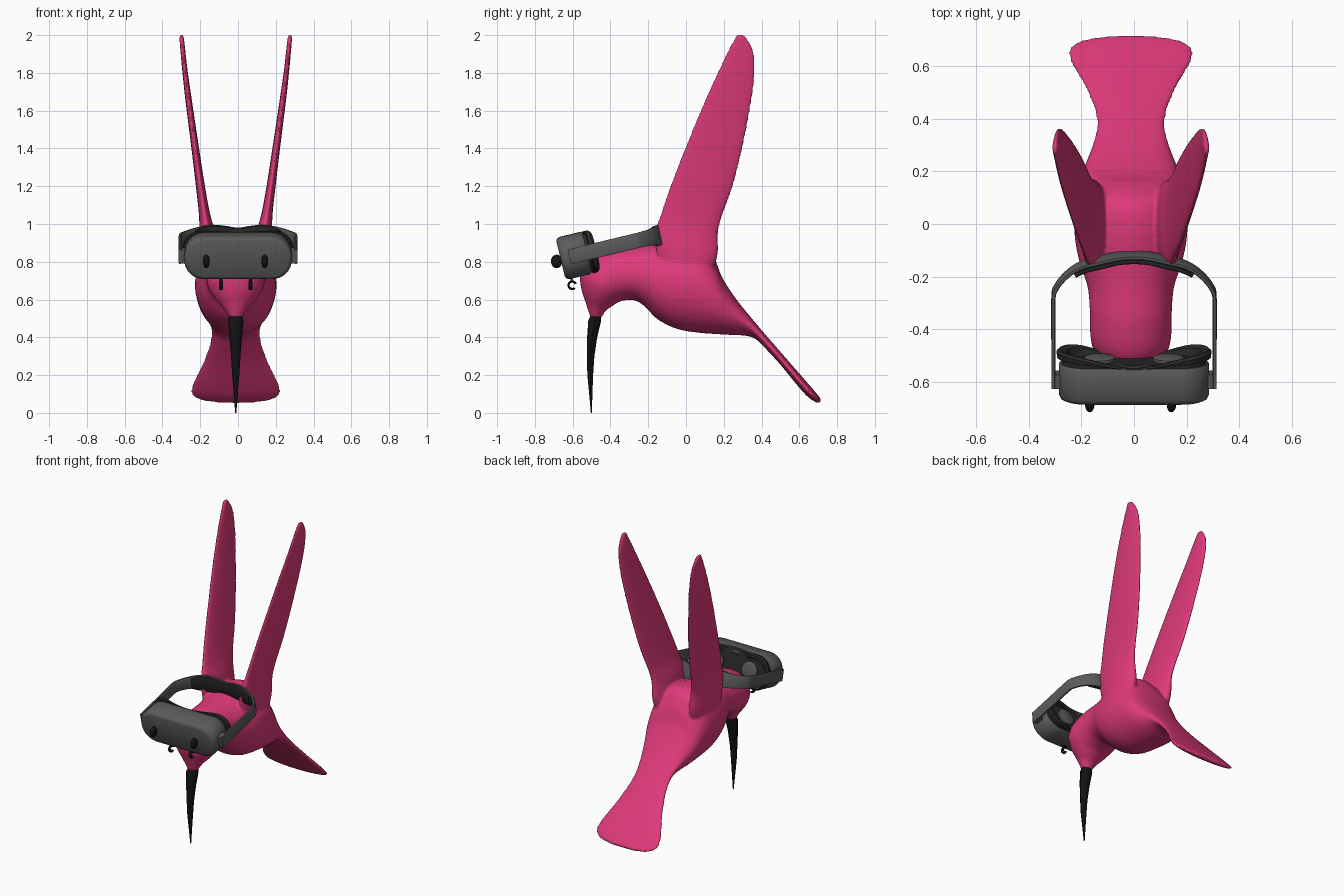
import bpy, bmesh, math
from mathutils import Vector, Matrix

if "Cube" in bpy.data.objects:
    bpy.data.objects.remove(bpy.data.objects["Cube"])

X0 = -0.012  # bird centre line
TILT = Matrix.Translation((0, -0.664, 0.815)) @ Matrix.Rotation(math.radians(13.5), 4, 'X')


def material(name, r, g, b):
    m = bpy.data.materials.new(name)
    m.diffuse_color = (r, g, b, 1)
    m.use_nodes = True
    m.node_tree.nodes["Principled BSDF"].inputs["Base Color"].default_value = m.diffuse_color
    return m


PINK = material("pink", 0.74, 0.042, 0.195)
GREY = material("grey", 0.105, 0.105, 0.105)
DARK = material("dark_grey", 0.022, 0.022, 0.022)
BLACK = material("black", 0.006, 0.006, 0.006)


def finish(bm, name, mat, matrix=None, angle=40):
    if matrix:
        bm.transform(matrix)
    bmesh.ops.recalc_face_normals(bm, faces=bm.faces)
    me = bpy.data.meshes.new(name)
    bm.to_mesh(me)
    bm.free()
    me.materials.append(mat)
    ob = bpy.data.objects.new(name, me)
    bpy.context.collection.objects.link(ob)
    bpy.ops.object.select_all(action='DESELECT')
    ob.select_set(True)
    bpy.context.view_layer.objects.active = ob
    bpy.ops.object.shade_smooth_by_angle(angle=math.radians(angle))
    return ob


def loft(bm, rings):
    vs = [[bm.verts.new(p) for p in r] for r in rings]
    n = len(vs[0])
    for a, b in zip(vs, vs[1:]):
        for i in range(n):
            bm.faces.new((a[i], a[(i + 1) % n], b[(i + 1) % n], b[i]))
    bm.faces.new(vs[0])
    bm.faces.new(vs[-1])


def smooth_rows(rows, steps=5):
    # Catmull-Rom through rows of numbers
    rows = [Vector(r) for r in rows]
    out = []
    for i in range(len(rows) - 1):
        p0, p1, p2 = rows[max(i - 1, 0)], rows[i], rows[i + 1]
        p3 = rows[min(i + 2, len(rows) - 1)]
        for s in range(steps):
            t = s / steps
            out.append(0.5 * (2 * p1 + (p2 - p0) * t + (2 * p0 - 5 * p1 + 4 * p2 - p3) * t * t
                              + (3 * p1 - p0 - 3 * p2 + p3) * t ** 3))
    return out + [rows[-1]]


def oval(c, a, b, n=32):
    return [c + a * math.cos(2 * math.pi * i / n) + b * math.sin(2 * math.pi * i / n) for i in range(n)]


# Body: upper point (y, z), lower point (y, z), half width
body_rows = [
    (-.505, .50, -.45, .50, .03), (-.53, .58, -.425, .54, .068), (-.555, .66, -.39, .565, .11),
    (-.558, .75, -.35, .59, .145), (-.50, .83, -.31, .597, .155), (-.38, .872, -.27, .595, .156),
    (-.25, .885, -.22, .565, .165), (-.14, .90, -.15, .495, .195), (-.03, .92, -.05, .445, .214),
    (.08, .91, .06, .425, .214), (.15, .82, .16, .417, .20), (.19, .72, .25, .412, .175),
    (.26, .61, .32, .408, .148), (.34, .51, .37, .39, .132), (.42, .415, .42, .342, .135),
    (.52, .30, .50, .255, .17), (.62, .185, .59, .145, .224), (.675, .122, .645, .085, .237),
    (.705, .085, .685, .058, .19), (.717, .068, .703, .05, .10)]
bm = bmesh.new()
rings = []
for ty, tz, by, bz, w in smooth_rows(body_rows):
    t, b = Vector((X0, ty, tz)), Vector((X0, by, bz))
    rings.append(oval((t + b) / 2, Vector((w, 0, 0)), (t - b) / 2, 40))
loft(bm, rings)

# Wings: height, leading y, trailing y, x, half thickness
wing_rows = [
    (.66, -.08, .10, .13, .05), (.82, -.15, .165, .14, .055), (.95, -.165, .17, .15, .043),
    (1.05, -.135, .195, .165, .03), (1.2, -.085, .25, .187, .024), (1.42, 0, .305, .217, .02),
    (1.66, .10, .35, .25, .017), (1.82, .173, .367, .27, .014), (1.92, .222, .357, .28, .013),
    (1.98, .255, .325, .286, .012), (2.003, .27, .302, .288, .01)]
for side in (-1, 1):
    loft(bm, [oval(Vector((X0 + side * x, (a + b) / 2, z)), Vector((h, 0, 0)), Vector((0, (b - a) / 2, 0)))
              for z, a, b, x, h in smooth_rows(wing_rows)])
bird = finish(bm, "bird_body", PINK, angle=180)
rm = bird.modifiers.new("blend", 'REMESH')
rm.mode, rm.voxel_size, rm.use_smooth_shade = 'VOXEL', 0.008, True
sm = bird.modifiers.new("soften", 'SMOOTH')
sm.factor, sm.iterations = 0.5, 8

# Beak: z, y, half width, half depth
bm = bmesh.new()
loft(bm, [oval(Vector((X0, y, z)), Vector((w, 0, 0)), Vector((0, d, 0)), 10) for z, y, w, d in (
    (.51, -.478, .036, .03), (.49, -.483, .041, .036), (.40, -.497, .033, .028), (.30, -.505, .025, .021),
    (.20, -.507, .019, .016), (.10, -.504, .011, .009), (.0, -.501, .003, .003))])
finish(bm, "beak", BLACK)


def rounded(hw, hh, r, d, curve=0, k=8):
    # rounded rectangle ring, with straight sides split so it can curve
    pts = []
    for q, (sx, sz) in enumerate(((1, 1), (-1, 1), (-1, -1), (1, -1))):
        for i in range(k + 1):
            a = math.pi / 2 * (q + i / k)
            pts.append(Vector((sx * (hw - r) + r * math.cos(a), 0, sz * (hh - r) + r * math.sin(a))))
        if q % 2 == 0:
            end = pts[-1].copy()
            for i in range(1, 12):
                pts.append(Vector((end.x * (1 - 2 * i / 12), 0, end.z)))
    for p in pts:
        p.y = d - curve * (0.5 + 0.5 * math.cos(math.pi * min(1, abs(p.x) / hw)))
    return pts


# Headset shell
bm = bmesh.new()
loft(bm, [rounded(.265, .095, .088, 0), rounded(.278, .108, .1, .006), rounded(.285, .115, .106, .02),
          rounded(.285, .115, .106, .135), rounded(.279, .109, .1, .143)])
finish(bm, "headset_shell", GREY, TILT)

# Face cushion with a hollow for the lenses
bm = bmesh.new()
loft(bm, [rounded(.274, .104, .095, .12), rounded(.274, .104, .095, .16, .02),
          rounded(.292, .112, .105, .165, .025), rounded(.294, .114, .107, .185, .045),
          rounded(.284, .104, .098, .195, .05), rounded(.255, .082, .076, .185, .045),
          rounded(.245, .075, .07, .15)])
finish(bm, "face_cushion", DARK, TILT)

# Lenses and front cameras
for side, tag in ((-1, "left"), (1, "right")):
    bm = bmesh.new()
    loft(bm, [oval(Vector((side * .13, d, 0)), Vector((r, 0, 0)), Vector((0, 0, r)), 24)
              for d, r in ((.145, .058), (.162, .058), (.166, .05))])
    finish(bm, tag + "_lens", GREY, TILT)
    bm = bmesh.new()
    bmesh.ops.create_uvsphere(bm, u_segments=16, v_segments=10, radius=1)
    finish(bm, tag + "_camera", BLACK, Matrix.Translation((side * .155 - .013, -.685, .802))
           @ Matrix.Diagonal((.018, .03, .036, 1)))
    # small curled hook under the shell
    bm = bmesh.new()
    rings = []
    for i in range(15):
        a = math.radians(20 + 290 * i / 14)
        out = Vector((0, math.cos(a), math.sin(a)))
        rings.append(oval(Vector((X0 + side * .078, -.602, .676)) + out * .02,
                          Vector((.011, 0, 0)), out * .006, 8))
    loft(bm, rings)
    loft(bm, [oval(Vector((X0 + side * .078, y, z)), Vector((.009, 0, 0)), Vector((0, .006, 0)), 8)
              for y, z in ((-.605, .695), (-.61, .735))])
    finish(bm, tag + "_hook", BLACK)


def band(name, mat, rows, thick):
    # upright band swept along rows of x, depth, half height, centre height
    rows = smooth_rows(rows, 4)
    rings = []
    for i, (x, d, h, c) in enumerate(rows):
        p, q = rows[max(i - 1, 0)], rows[min(i + 1, len(rows) - 1)]
        n = Vector((q[1] - p[1], p[0] - q[0], 0)).normalized() * thick
        o, e = Vector((x, d, c)), h * 0.2
        rings.append([o + n * s + Vector((0, 0, z)) for s, z in (
            (1, -h + e), (1, h - e), (.6, h), (-.6, h), (-1, h - e), (-1, -h + e), (-.6, -h), (.6, -h))])
    bm = bmesh.new()
    loft(bm, rings)
    finish(bm, name, mat, TILT)


def mirrored(half):
    return half + [(-x, d, h, c) for x, d, h, c in half[-2::-1]]


# Head strap and its back pad
band("head_strap", GREY, mirrored([
    (.306, .05, .04, 0), (.306, .22, .04, 0), (.306, .39, .04, 0), (.295, .435, .04, 0), (.255, .485, .043, 0),
    (.20, .522, .05, 0), (.13, .542, .055, 0), (.06, .556, .05, -.005), (0, .558, .045, -.01)]), .008)
band("strap_pad", DARK, mirrored([
    (.225, .49, .035, 0), (.18, .513, .05, 0), (.12, .528, .054, 0), (.06, .541, .049, -.005),
    (0, .543, .044, -.01)]), .011)

# Strap hinges on the shell sides
for side, tag in ((-1, "left"), (1, "right")):
    bm = bmesh.new()
    bmesh.ops.create_cube(bm, size=1)
    finish(bm, tag + "_hinge", GREY, TILT @ Matrix.Translation((side * .293, .075, 0))
           @ Matrix.Diagonal((.04, .055, .075, 1)))
